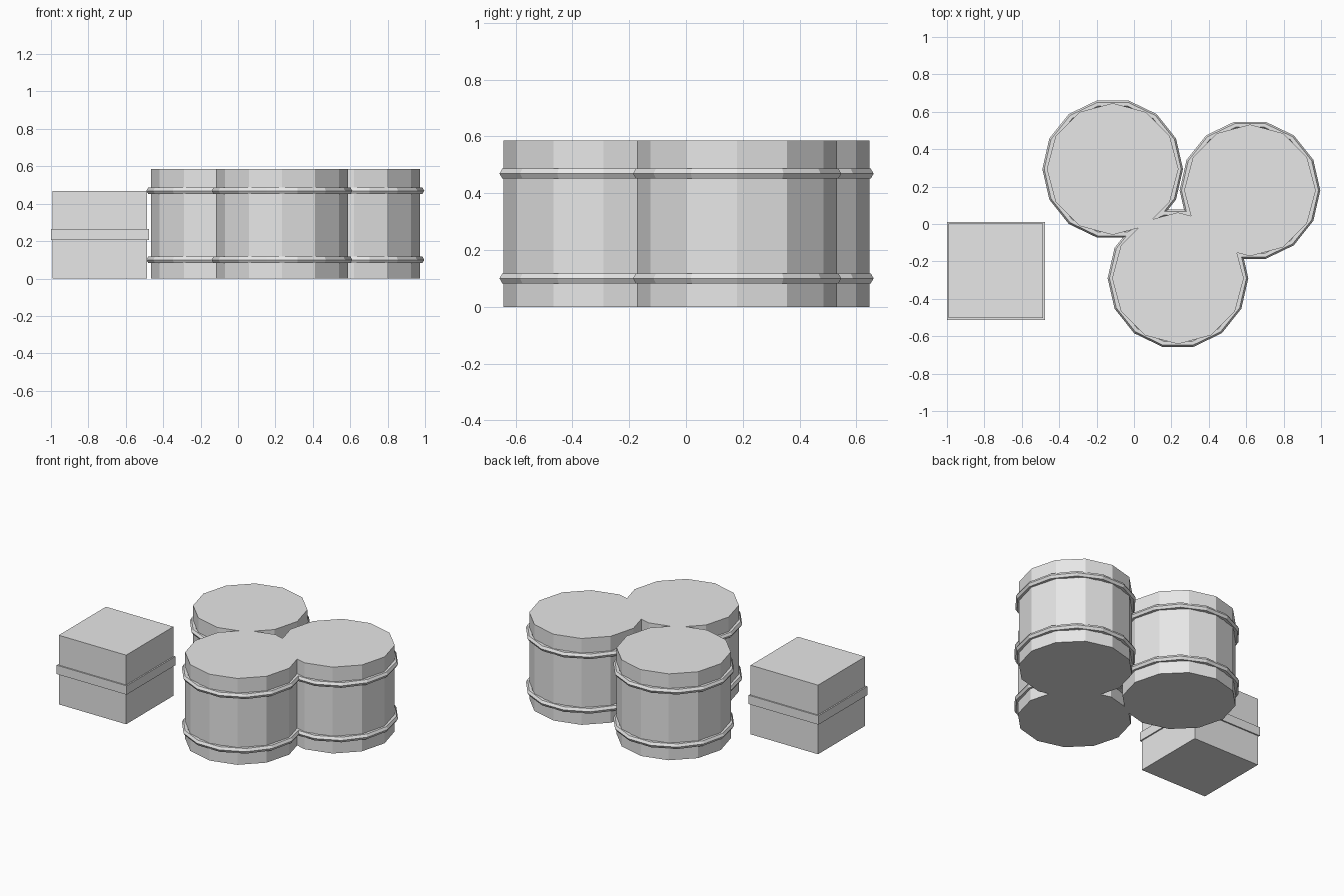
import bpy
import math

cube = bpy.data.objects.get("Cube")
if cube:
    bpy.data.objects.remove(cube, do_unlink=True)

# Single plain grey for every part
GREY = (0.8, 0.8, 0.8, 1)
grey = bpy.data.materials.new("plain_grey")
grey.use_nodes = True
grey.diffuse_color = GREY
shader = next(n for n in grey.node_tree.nodes if n.type == 'BSDF_PRINCIPLED')
shader.inputs["Base Color"].default_value = GREY


def finish(name):
    obj = bpy.context.object
    obj.name = name
    obj.data.materials.clear()
    obj.data.materials.append(grey)
    return obj


def box(name, centre, size):
    bpy.ops.mesh.primitive_cube_add(size=1, location=centre)
    obj = finish(name)
    obj.scale = size
    bpy.ops.object.transform_apply(location=False, rotation=False, scale=True)


# Barrel: twelve-sided body with two faceted hoops
def barrel(name, x, y):
    height = 0.585
    bpy.ops.mesh.primitive_cylinder_add(
        vertices=12, radius=0.352, depth=height, location=(x, y, height / 2))
    finish(name + "_body")
    for part, z in (("lower", 0.1), ("upper", 0.469)):
        bpy.ops.mesh.primitive_torus_add(
            major_segments=14, minor_segments=6,
            major_radius=0.356, minor_radius=0.02, location=(x, y, z))
        finish(f"{name}_{part}_hoop")


barrel("back_barrel", -0.114, 0.294)
barrel("left_barrel", 0.62, 0.18)
barrel("front_barrel", 0.235, -0.29)

# Crate with a raised band around the middle
box("crate_body", (-0.738, -0.251, 0.234), (0.505, 0.505, 0.468))
box("crate_band", (-0.738, -0.251, 0.236), (0.523, 0.523, 0.06))
